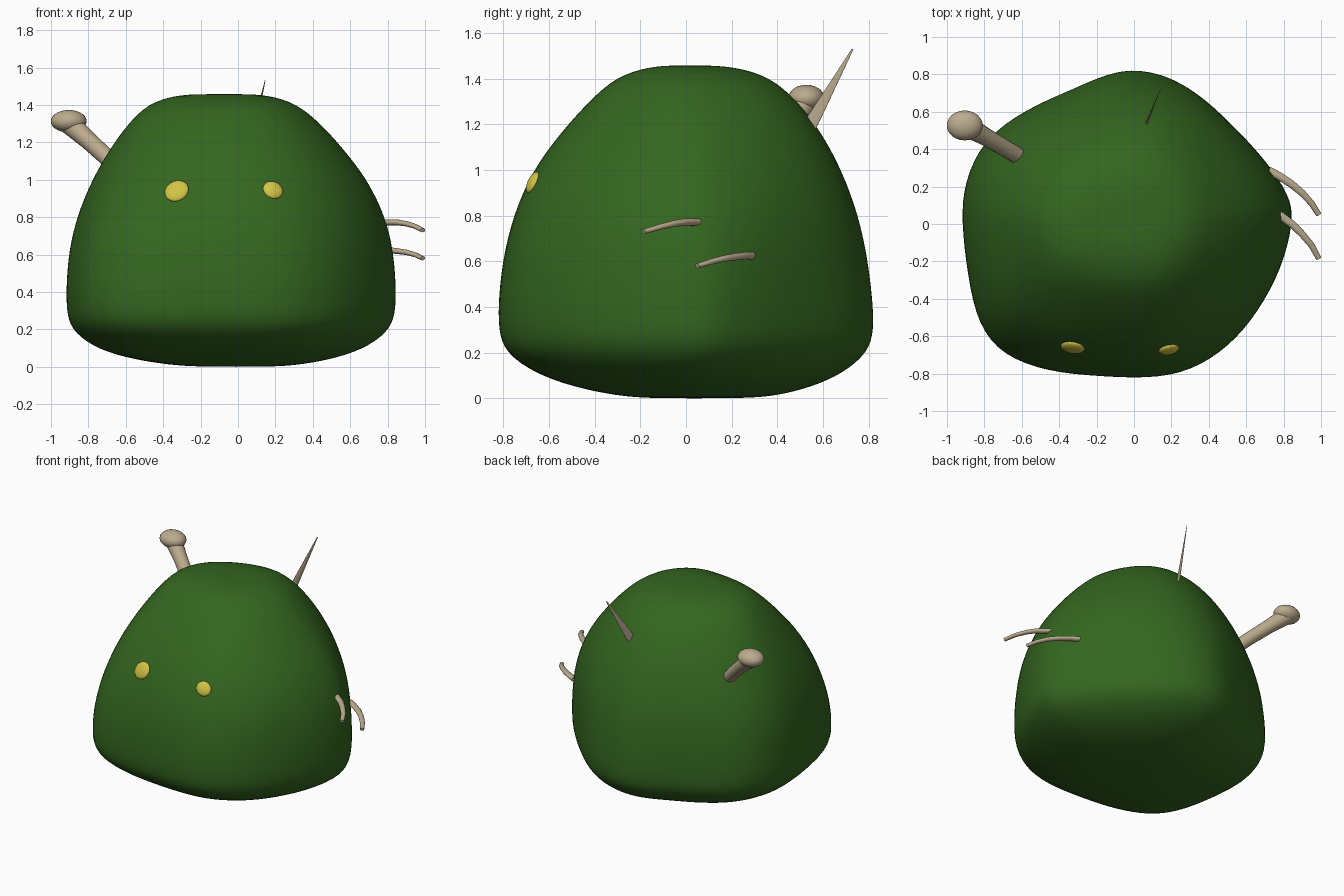
import bpy, bmesh, math
from mathutils import Vector, Matrix
from mathutils.bvhtree import BVHTree

if "Cube" in bpy.data.objects:
    bpy.data.objects.remove(bpy.data.objects["Cube"])


def material(name, rgb):
    m = bpy.data.materials.new(name)
    m.diffuse_color = (*rgb, 1)
    m.use_nodes = True
    m.node_tree.nodes["Principled BSDF"].inputs["Base Color"].default_value = m.diffuse_color
    return m


GREEN = material("leaf green", (0.034, 0.132, 0.014))
BONE = material("bone beige", (0.5, 0.41, 0.27))
YELLOW = material("eye yellow", (0.64, 0.55, 0.06))


def finish(name, bm, mat):
    bmesh.ops.recalc_face_normals(bm, faces=bm.faces)
    me = bpy.data.meshes.new(name)
    bm.to_mesh(me)
    bm.free()
    me.materials.append(mat)
    for p in me.polygons:
        p.use_smooth = True
    ob = bpy.data.objects.new(name, me)
    bpy.context.collection.objects.link(ob)
    return ob


def ellipsoid(name, center, radii, rot, mat):
    bm = bmesh.new()
    bmesh.ops.create_uvsphere(bm, u_segments=24, v_segments=14, radius=1)
    bm.transform(Matrix.Translation(center) @ rot.to_matrix().to_4x4()
                 @ Matrix.Diagonal((*radii, 1)))
    return finish(name, bm, mat)


def tube(name, points, radii, mat, side=Vector((0, 0, 1)), flat=1.0, seg=14):
    """Sweep an elliptical ring along points; flat scales it along `side`."""
    bm = bmesh.new()
    pts = [Vector(p) for p in points]
    rings = []
    for i, p in enumerate(pts):
        t = (pts[min(i + 1, len(pts) - 1)] - pts[max(i - 1, 0)]).normalized()
        a = (side - t * side.dot(t)).normalized()
        b = t.cross(a)
        rings.append([bm.verts.new(p + radii[i] * (
            a * flat * math.cos(k * math.tau / seg) + b * math.sin(k * math.tau / seg)))
            for k in range(seg)])
    for r, s in zip(rings, rings[1:]):
        for k in range(seg):
            bm.faces.new((r[k], r[(k + 1) % seg], s[(k + 1) % seg], s[k]))
    bm.faces.new(rings[0])
    bm.faces.new(rings[-1])
    ob = finish(name, bm, mat)
    ob.data.set_sharp_from_angle(angle=math.radians(50))
    return ob


# Body: lumpy plan outline, rescaled at each height
OUTLINE = [(0.84, 0.02), (0.82, 0.15), (0.69, 0.34), (0.5, 0.54), (0.34, 0.69), (0.17, 0.79),
           (-0.02, 0.825), (-0.18, 0.78), (-0.33, 0.71), (-0.57, 0.61), (-0.8, 0.45),
           (-0.9, 0.22), (-0.915, 0.02), (-0.88, -0.28), (-0.83, -0.53), (-0.7, -0.7),
           (-0.45, -0.785), (-0.2, -0.805), (0.08, -0.82), (0.3, -0.78), (0.5, -0.65),
           (0.65, -0.47), (0.78, -0.23)]
# height, left, right, front, back, roundness
RINGS = [(0.0, 0.2, 0.18, 0.15, 0.25, 0.5), (0.01, 0.38, 0.34, 0.3, 0.4, 0.5),
         (0.05, 0.62, 0.55, 0.5, 0.56, 0.5), (0.11, 0.79, 0.71, 0.67, 0.7, 0.3),
         (0.2, 0.9, 0.825, 0.8, 0.81, 0.05), (0.3, 0.925, 0.855, 0.83, 0.838, 0),
         (0.45, 0.925, 0.855, 0.828, 0.828, 0.05), (0.62, 0.912, 0.84, 0.808, 0.805, 0.2),
         (0.8, 0.872, 0.798, 0.765, 0.765, 0.4), (1.0, 0.79, 0.7, 0.68, 0.69, 0.55),
         (1.17, 0.69, 0.565, 0.55, 0.595, 0.7), (1.3, 0.595, 0.445, 0.43, 0.495, 0.8),
         (1.41, 0.485, 0.315, 0.31, 0.37, 0.9), (1.453, 0.33, 0.16, 0.16, 0.21, 0.9),
         (1.458, 0.2, 0.03, 0.05, 0.08, 1)]
bm = bmesh.new()
loops = []
for z, left, right, front, back, rnd in RINGS:
    loop = []
    for x, y in OUTLINE:
        u = x / 0.84 if x > 0 else x / 0.915
        v = y / 0.825 if y > 0 else y / 0.82
        d = 1 / math.hypot(u, v) - 1
        k = 1 + d * rnd * (0.75 if d < 0 else 1 if z > 0.4 else 0)
        u, v = u * k, v * k
        loop.append(bm.verts.new((u * (right if u > 0 else left),
                                  v * (back if v > 0 else front), z)))
    loops.append(loop)
n = len(OUTLINE)
for r, s in zip(loops, loops[1:]):
    for k in range(n):
        bm.faces.new((r[k], r[(k + 1) % n], s[(k + 1) % n], s[k]))
for loop in (loops[0], loops[-1]):
    bm.faces.new(loop)
body = finish("body", bm, GREEN)
sub = body.modifiers.new("smooth", 'SUBSURF')
sub.levels = sub.render_levels = 2
bpy.context.view_layer.update()
skin = BVHTree.FromObject(body, bpy.context.evaluated_depsgraph_get())

# Eyes: shallow lenses seated on the front of the body
for name, x, z, w, h, roll in (("left_eye", -0.328, 0.94, 0.066, 0.06, 0.6),
                               ("right_eye", 0.187, 0.945, 0.055, 0.05, -0.5)):
    hit, normal, _, _ = skin.ray_cast(Vector((x, -3, z)), Vector((0, 1, 0)))
    rot = normal.to_track_quat('Z', 'Y') @ Matrix.Rotation(roll, 3, 'Z').to_quaternion()
    ellipsoid(name, hit, (w, h, 0.02), rot, YELLOW)

# Knobbed peg on the upper left
tube("peg_shaft", [(-0.6, 0.352, 1.02), (-0.68, 0.4, 1.1), (-0.8, 0.47, 1.21), (-0.9, 0.525, 1.3)],
     [0.045, 0.045, 0.048, 0.058], BONE, seg=20)
ellipsoid("peg_head", Vector((-0.905, 0.527, 1.313)), (0.096, 0.08, 0.06),
          Matrix.Identity(3).to_quaternion(), BONE)

# Thin blade-like spike at the back
tube("back_spike", [(0.055, 0.51, 1.14), (0.075, 0.56, 1.225), (0.145, 0.73, 1.53)],
     [0.034, 0.03, 0.004], BONE, side=Vector((0.93, -0.35, 0)), flat=0.2)

# Two curved whiskers on the right side
for name, pts in (
        ("upper_whisker", [(0.74, 0.075, 0.772), (0.79, 0.04, 0.772), (0.85, -0.005, 0.772),
                           (0.9, -0.055, 0.765), (0.95, -0.115, 0.75), (0.988, -0.185, 0.73)]),
        ("lower_whisker", [(0.72, 0.285, 0.625), (0.77, 0.26, 0.625), (0.84, 0.215, 0.62),
                           (0.9, 0.165, 0.612), (0.95, 0.11, 0.598), (0.988, 0.05, 0.58)])):
    tube(name, pts, [0.023, 0.022, 0.021, 0.019, 0.017, 0.015], BONE, flat=0.75)
